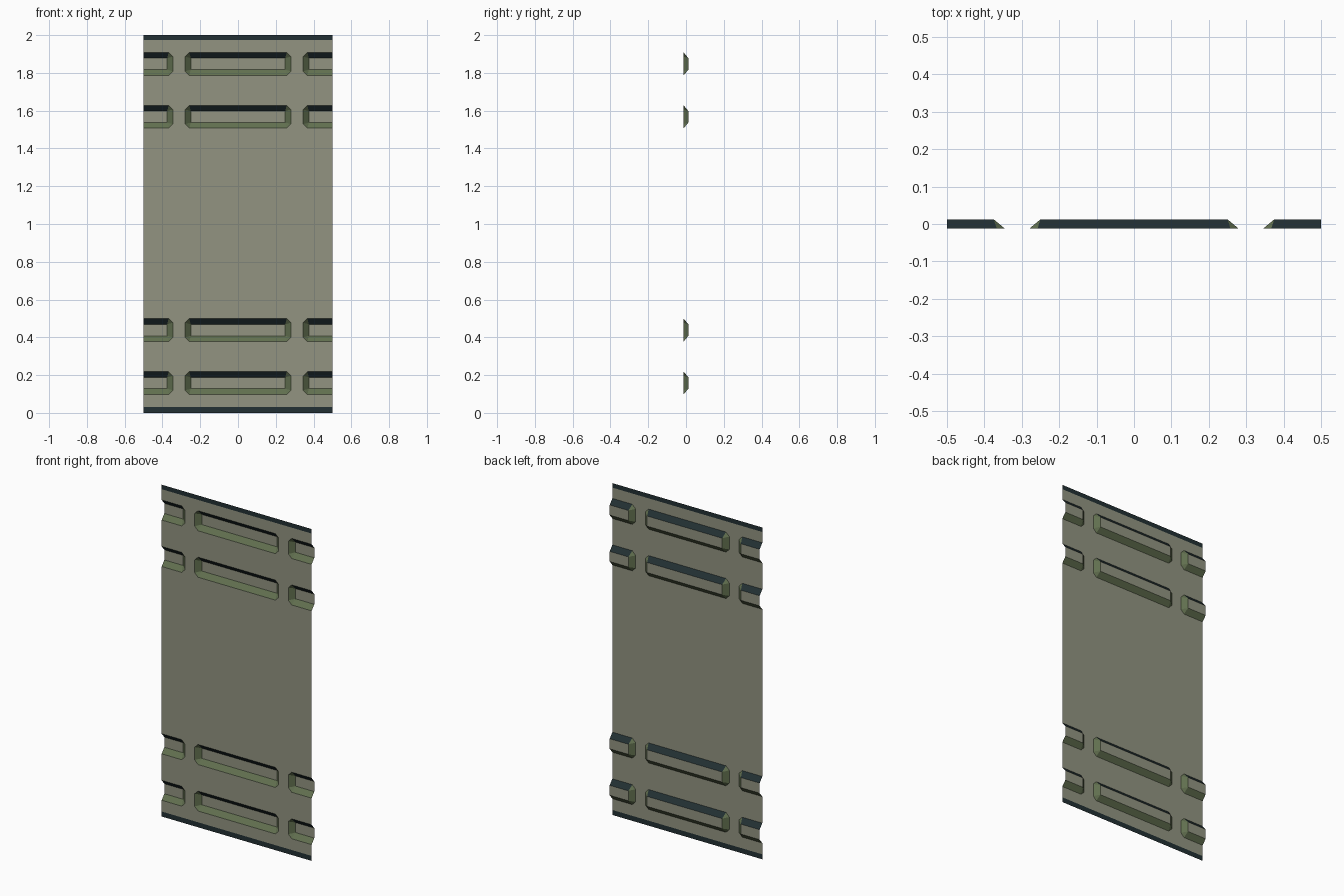
import bpy, bmesh

if "Cube" in bpy.data.objects:
    bpy.data.objects.remove(bpy.data.objects["Cube"])

FRONT, BACK = -0.0125, 0.0125      # sheet plane and recess floor
WALL, CUT = 0.03, 0.022            # wall run and corner chamfer
HALF = 0.5
ROWS = [(0.098, 0.218), (0.378, 0.499), (1.507, 1.628), (1.787, 1.908)]
COLS = [(-HALF, -0.345), (-0.28, 0.28), (0.345, HALF)]


def material(name, rgb):
    m = bpy.data.materials.new(name)
    lin = [((c / 255 + 0.055) / 1.055) ** 2.4 for c in rgb]
    m.diffuse_color = (*lin, 1)
    m.use_nodes = True
    m.node_tree.nodes["Principled BSDF"].inputs["Base Color"].default_value = m.diffuse_color
    return m


MATS = [material("grey_beige", (146, 148, 129)),
        material("olive_green", (98, 112, 80)),
        material("dark_slate", (34, 48, 51))]


def make(name, build):
    bm = bmesh.new()

    def face(pts, y_mat=0):
        f = bm.faces.new([bm.verts.new(p) for p in pts])
        f.material_index = y_mat

    build(face)
    bmesh.ops.remove_doubles(bm, verts=bm.verts, dist=1e-5)
    me = bpy.data.meshes.new(name)
    bm.to_mesh(me)
    bm.free()
    for m in MATS:
        me.materials.append(m)
    bpy.context.collection.objects.link(bpy.data.objects.new(name, me))


def rect(face, x0, x1, z0, z1, y, mat=0):
    face([(x0, y, z0), (x1, y, z0), (x1, y, z1), (x0, y, z1)], mat)


# Flat sheet with openings and dark edge strips
def sheet(face):
    zs = [0, 0.03] + [z for r in ROWS for z in r] + [1.973, 2]
    for i, (a, b) in enumerate(zip(zs, zs[1:])):
        if (a, b) in ROWS:
            for l, r in zip(COLS, COLS[1:]):
                rect(face, l[1], r[0], a, b, FRONT)
        else:
            rect(face, -HALF, HALF, a, b, FRONT, 2 if i in (0, len(zs) - 2) else 0)


# Pressed recess; ends at the sheet border stay open
def recess(x0, x1, z0, z1):
    def build(face):
        open_l, open_r = x0 == -HALF, x1 == HALF
        il, ir = x0 + (0 if open_l else WALL), x1 - (0 if open_r else WALL)
        ol, orr = x0 + (0 if open_l else CUT), x1 - (0 if open_r else CUT)
        rect(face, il, ir, z0 + WALL, z1 - WALL, BACK)
        for z, s, mat in ((z0, 1, 1), (z1, -1, 2)):
            face([(ol, FRONT, z), (orr, FRONT, z),
                  (ir, BACK, z + s * WALL), (il, BACK, z + s * WALL)][::s], mat)
        for x, inner, s, is_open in ((x0, il, 1, open_l), (x1, ir, -1, open_r)):
            if is_open:
                continue
            face([(x, FRONT, z0 + CUT), (inner, BACK, z0 + WALL),
                  (inner, BACK, z1 - WALL), (x, FRONT, z1 - CUT)][::s], 1)
            for z, t in ((z0, 1), (z1, -1)):
                side, end = (x, FRONT, z + t * CUT), (x + s * CUT, FRONT, z)
                face([side, end, (inner, BACK, z + t * WALL)][::s * t], 1)
                face([side, (x, FRONT, z), end][::s * t], 0)
    return build


make("panel_sheet", sheet)
for r, (z0, z1) in enumerate(ROWS):
    for c, (x0, x1) in enumerate(COLS):
        make(f"recess_{r}_{c}", recess(x0, x1, z0, z1))
